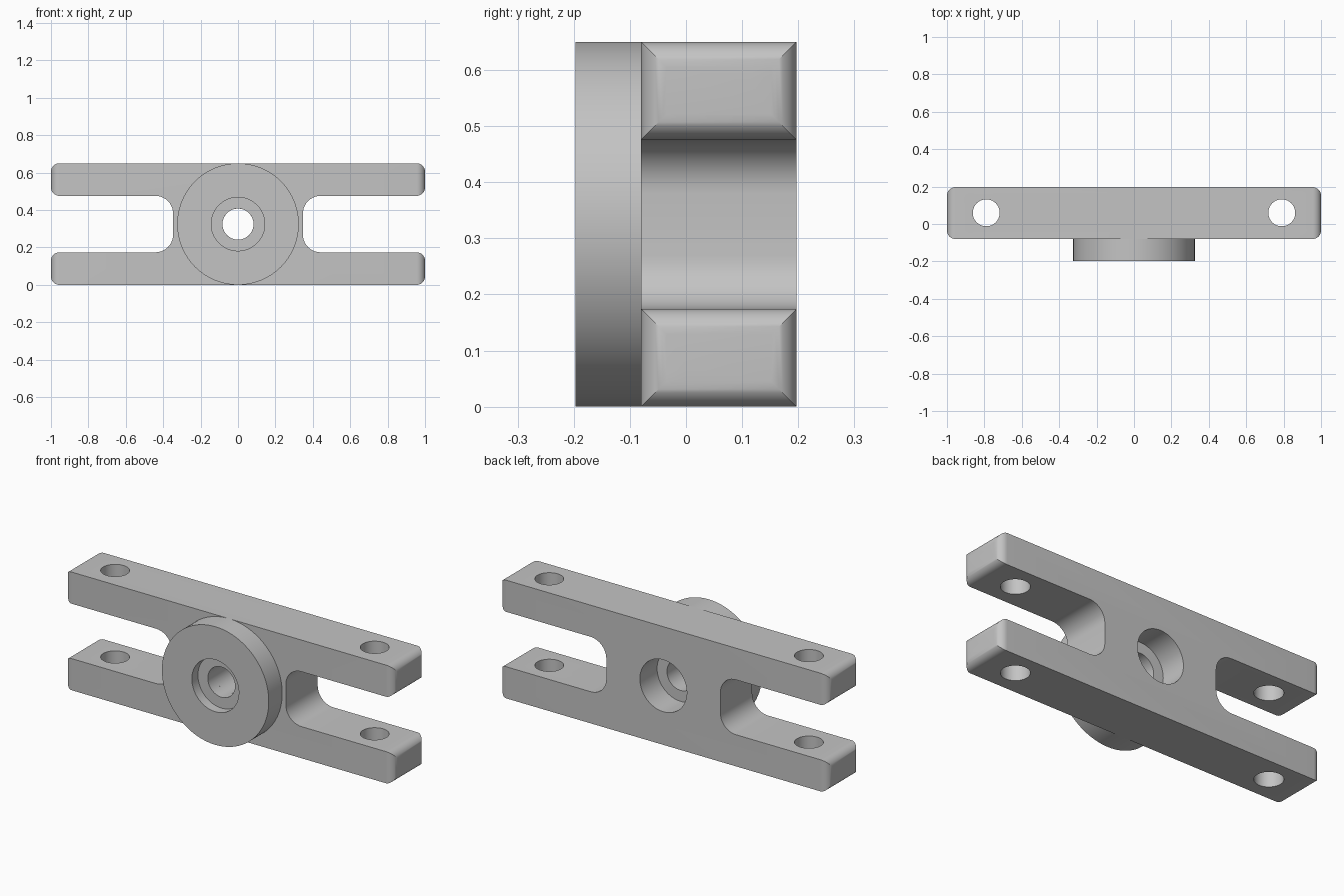
import bpy, bmesh
from math import sin, cos, pi, radians
from mathutils import Vector, Matrix

if "Cube" in bpy.data.objects:
    bpy.data.objects.remove(bpy.data.objects["Cube"])

HEIGHT, MID = 0.65, 0.325
BACK, FACE, FRONT = 0.197, -0.08, -0.197
SLOT_X, ARM = 0.347, 0.174
BORE, POCKET = 0.083, 0.143

grey = bpy.data.materials.new("plain_grey")
grey.use_nodes = True
grey.diffuse_color = (0.55, 0.55, 0.55, 1)
grey.node_tree.nodes["Principled BSDF"].inputs["Base Color"].default_value = grey.diffuse_color


def make(name, bm):
    bmesh.ops.recalc_face_normals(bm, faces=bm.faces)
    mesh = bpy.data.meshes.new(name)
    bm.to_mesh(mesh)
    bm.free()
    mesh.materials.append(grey)
    obj = bpy.data.objects.new(name, mesh)
    bpy.context.collection.objects.link(obj)
    return obj


def rounded(corners, steps=10):
    """Replace each (u, v, radius) right-angle corner with an arc."""
    out = []
    for i, (u, v, r) in enumerate(corners):
        p = Vector((u, v))
        a = (Vector(corners[i - 1][:2]) - p).normalized()
        b = (Vector(corners[(i + 1) % len(corners)][:2]) - p).normalized()
        if r == 0:
            out.append(p)
            continue
        for k in range(steps + 1):
            t = k / steps * pi / 2
            out.append(p + r * (a * (1 - sin(t)) + b * (1 - cos(t))))
    return out


def extrude(name, points, place, vector):
    bm = bmesh.new()
    face = bm.faces.new([bm.verts.new(place(*p)) for p in points])
    new = bmesh.ops.extrude_face_region(bm, geom=[face])["geom"]
    bmesh.ops.translate(bm, vec=vector, verts=[g for g in new if isinstance(g, bmesh.types.BMVert)])
    return make(name, bm)


def cylinder(name, radius, start, end):
    start, end = Vector(start), Vector(end)
    axis = end - start
    turn = axis.to_track_quat('Z', 'Y').to_matrix().to_4x4()
    bm = bmesh.new()
    bmesh.ops.create_cone(bm, cap_ends=True, segments=64, radius1=radius, radius2=radius,
                          depth=axis.length, matrix=Matrix.Translation((start + end) / 2) @ turn)
    return make(name, bm)


def activate(obj):
    bpy.ops.object.select_all(action='DESELECT')
    obj.select_set(True)
    bpy.context.view_layer.objects.active = obj


def cut(obj, tool, operation='DIFFERENCE'):
    mod = obj.modifiers.new("cut", 'BOOLEAN')
    mod.operation, mod.solver, mod.object = operation, 'EXACT', tool
    activate(obj)
    bpy.ops.object.modifier_apply(modifier=mod.name)
    bpy.data.objects.remove(tool)


# H-shaped body: rounded arm ends and filleted slots
R, F = 0.045, 0.095
top = HEIGHT - ARM
right = [(1, 0, R), (1, ARM, R), (SLOT_X, ARM, F), (SLOT_X, top, F), (1, top, R), (1, HEIGHT, R)]
left = [(-x, z, r) for x, z, r in reversed(right)]
body = extrude("forked_body", rounded(right + left), lambda x, z: (x, FACE, z), (0, BACK - FACE, 0))

# Round the arm ends in plan as well
plan = [(-1, FACE, R), (1, FACE, R), (1, BACK, R), (-1, BACK, R)]
slab = extrude("plan_cutter", rounded(plan), lambda x, y: (x, y, -0.1), (0, 0, HEIGHT + 0.2))
cut(body, slab, 'INTERSECT')

# Pin holes through both arms at each end
for x in (-0.79, 0.79):
    cut(body, cylinder("pin_cutter", 0.072, (x, 0.06, -0.1), (x, 0.06, HEIGHT + 0.1)))

# Rear pocket and central bore
cut(body, cylinder("pocket_cutter", POCKET, (0, 0.047, MID), (0, 0.3, MID)))
cut(body, cylinder("bore_cutter", BORE, (0, -0.3, MID), (0, 0.3, MID)))

# Front boss: turned ring with a shallow counterbore
floor = FRONT + 0.053
profile = [(MID, FRONT), (MID, FACE), (BORE, FACE), (BORE, floor), (POCKET, floor), (POCKET, FRONT)]
bm = bmesh.new()
verts = [bm.verts.new((r, y, MID)) for r, y in profile]
edges = [bm.edges.new((verts[i - 1], v)) for i, v in enumerate(verts)]
bmesh.ops.spin(bm, geom=verts + edges, cent=(0, 0, MID), axis=(0, 1, 0), angle=2 * pi, steps=96)
bmesh.ops.remove_doubles(bm, verts=bm.verts, dist=0.0001)
boss = make("front_boss", bm)

for obj in (body, boss):
    activate(obj)
    bpy.ops.object.shade_smooth_by_angle(angle=radians(30))
